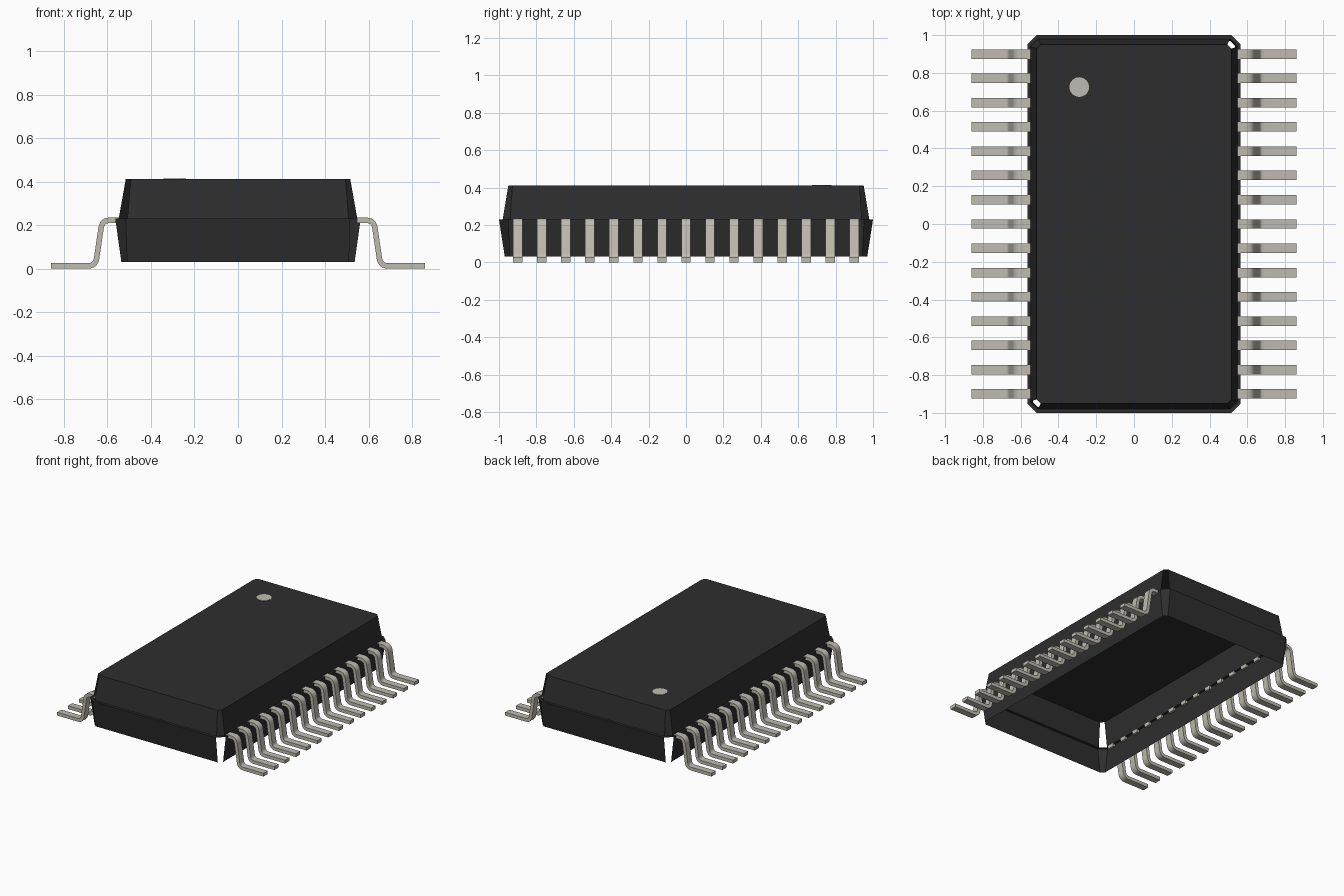
import bpy, bmesh
from math import radians
from mathutils import Vector

cube = bpy.data.objects.get("Cube")
if cube:
    bpy.data.objects.remove(cube)


def material(name, colour):
    mat = bpy.data.materials.new(name)
    mat.use_nodes = True
    mat.diffuse_color = (*colour, 1)
    bsdf = mat.node_tree.nodes["Principled BSDF"]
    bsdf.inputs["Base Color"].default_value = (*colour, 1)
    bsdf.inputs["Roughness"].default_value = 0.6
    return mat


black = material("black plastic", (0.027, 0.027, 0.027))
metal = material("pale metal", (0.52, 0.50, 0.44))


def add_object(name, bm, mat):
    mesh = bpy.data.meshes.new(name)
    bm.to_mesh(mesh)
    bm.free()
    mesh.materials.append(mat)
    obj = bpy.data.objects.new(name, mesh)
    bpy.context.collection.objects.link(obj)
    return obj


def ring(bm, hx, hy, z, c):
    """Rectangle with clipped corners, anticlockwise; even sides are the clips."""
    pts = [(hx - c, -hy), (hx, c - hy), (hx, hy - c), (hx - c, hy),
           (c - hx, hy), (-hx, hy - c), (-hx, c - hy), (c - hx, -hy)]
    return [bm.verts.new((x, y, z)) for x, y in pts]


def bridge(bm, low, high, skip=()):
    for i in range(8):
        if i not in skip:
            j = (i + 1) % 8
            bm.faces.new((low[i], low[j], high[j], high[i]))


# Hollow body, open underneath, with alternate corner clips left open
PARTING = 0.23
bm = bmesh.new()
bottom = ring(bm, 0.536, 0.969, 0.03, 0.026)
rim = ring(bm, 0.564, 1.0, PARTING, 0.048)
shoulder = ring(bm, 0.548, 0.98, PARTING, 0.04)
top = ring(bm, 0.516, 0.95, 0.411, 0.022)
bridge(bm, bottom, rim, skip=(0, 4))
bridge(bm, rim, shoulder)
bridge(bm, shoulder, top, skip=(2, 6))
bm.faces.new(top)
add_object("body_shell", bm, black)

# Orientation dot on the top face
bm = bmesh.new()
bmesh.ops.create_cone(bm, cap_ends=True, segments=32,
                      radius1=0.052, radius2=0.052, depth=0.004)
dot = add_object("orientation_dot", bm, metal)
dot.location = (-0.29, 0.725, 0.411)

# Lead centreline: shoulder, sloping drop and flat foot with rounded bends
THICK, WIDTH = 0.025, 0.05
start, knee, heel, toe = map(Vector, ((0.546, 0.222), (0.624, 0.222),
                                      (0.655, 0.0125), (0.86, 0.0125)))


def bend(before, corner, after, reach=0.035, steps=6):
    a = corner + (before - corner).normalized() * reach
    b = corner + (after - corner).normalized() * reach
    return [a.lerp(corner, s / steps).lerp(corner.lerp(b, s / steps), s / steps)
            for s in range(steps + 1)]


path = [start] + bend(start, knee, heel) + bend(knee, heel, toe) + [toe]


def lead_mesh():
    bm = bmesh.new()
    loops = []
    for i, p in enumerate(path):
        t = (path[min(i + 1, len(path) - 1)] - path[max(i - 1, 0)]).normalized()
        n = Vector((-t.y, t.x)) * THICK / 2
        loops.append([bm.verts.new((q.x, y, q.y)) for q, y in (
            (p + n, -WIDTH / 2), (p + n, WIDTH / 2),
            (p - n, WIDTH / 2), (p - n, -WIDTH / 2))])
    for a, b in zip(loops, loops[1:]):
        for k in range(4):
            m = (k + 1) % 4
            bm.faces.new((a[k], a[m], b[m], b[k]))
    bm.faces.new(loops[0])
    bm.faces.new(loops[-1])
    bmesh.ops.recalc_face_normals(bm, faces=bm.faces)
    return bm


# Fifteen leads on each long side, sharing one mesh
first = add_object("left_lead_1", lead_mesh(), metal)
bpy.ops.object.select_all(action="DESELECT")
first.select_set(True)
bpy.context.view_layer.objects.active = first
bpy.ops.object.shade_smooth_by_angle(angle=radians(35))

COUNT, PITCH = 15, 0.1285
for side, turn in (("left", 0), ("right", radians(180))):
    for i in range(COUNT):
        if side == "left" and i == 0:
            lead = first
        else:
            lead = bpy.data.objects.new(f"{side}_lead_{i + 1}", first.data)
            bpy.context.collection.objects.link(lead)
        lead.location.y = (i - (COUNT - 1) / 2) * PITCH
        lead.rotation_euler.z = turn
